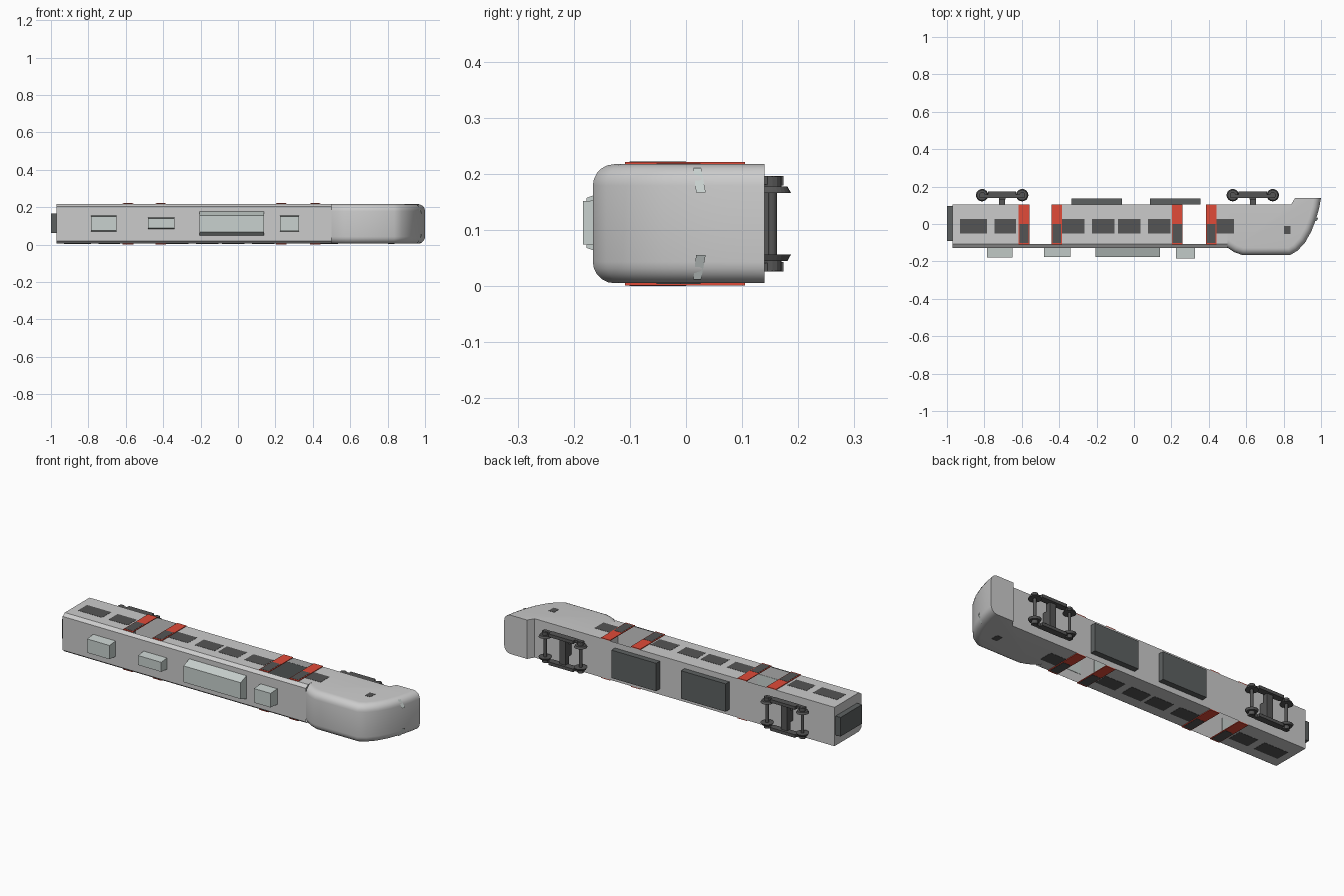
import bpy, bmesh, math

if "Cube" in bpy.data.objects:
    bpy.data.objects.remove(bpy.data.objects["Cube"])

MID = 0.111            # centre of the car's width (z)
HALF = 0.106           # half width of the shell


def material(name, rgb):
    m = bpy.data.materials.new(name)
    m.diffuse_color = (*rgb, 1)
    m.use_nodes = True
    m.node_tree.nodes["Principled BSDF"].inputs["Base Color"].default_value = m.diffuse_color
    return m


RED = material("door_red", (0.75, 0.07, 0.04))
DARK = material("dark_grey", (0.09, 0.09, 0.09))
UNDER = material("under_grey", (0.11, 0.12, 0.12))
PALE = material("pale_grey", (0.58, 0.64, 0.62))


def finish(name, bm, mat=None):
    bmesh.ops.recalc_face_normals(bm, faces=bm.faces)
    me = bpy.data.meshes.new(name)
    bm.to_mesh(me)
    bm.free()
    ob = bpy.data.objects.new(name, me)
    bpy.context.collection.objects.link(ob)
    if mat:
        me.materials.append(mat)
    return ob


def box(name, x, y, z, mat=None, slope=None):
    """Box from ranges; slope=(dx, dz) narrows the outer (-y) face."""
    bm = bmesh.new()
    bmesh.ops.create_cube(bm, size=1)
    for v in bm.verts:
        sx, sy, sz = [1 if c > 0 else -1 for c in v.co]
        dx, dz = slope if slope and sy < 0 else (0, 0)
        v.co = ((x[0] + x[1]) / 2 + sx * ((x[1] - x[0]) / 2 - dx),
                y[1] if sy > 0 else y[0],
                (z[0] + z[1]) / 2 + sz * ((z[1] - z[0]) / 2 - dz))
    return finish(name, bm, mat)


def side_range(s, a, b):
    """z range at distance a..b from the car's middle, on side s."""
    return tuple(sorted((MID + s * a, MID + s * b)))


def rod(name, x, y, z, r1, r2, mat, seg=20):
    bm = bmesh.new()
    bmesh.ops.create_cone(bm, cap_ends=True, segments=seg, radius1=r1,
                          radius2=r2, depth=abs(z[1] - z[0]))
    for v in bm.verts:
        if z[1] < z[0]:
            v.co.z = -v.co.z
        v.co.x += x
        v.co.y += y
        v.co.z += (z[0] + z[1]) / 2
    return finish(name, bm, mat)


# Hollow body shell, chamfered at the roof and open at the doorways
section = [(0.105, -HALF), (0.105, HALF), (-0.108, HALF),
           (-0.127, HALF - 0.014), (-0.127, -HALF + 0.014), (-0.108, -HALF)]
stations = [-0.97, -0.56, -0.44, 0.26, 0.385, 0.5]
bm = bmesh.new()
rings = [[bm.verts.new((x, y, MID + z)) for y, z in section] for x in stations]
for i in range(len(stations) - 1):
    for j in range(6):
        if i in (1, 3) and j in (1, 5):
            continue
        k = (j + 1) % 6
        bm.faces.new((rings[i][j], rings[i][k], rings[i + 1][k], rings[i + 1][j]))
bm.faces.new(rings[0])
finish("body_shell", bm)

# Cab nose: side profile extruded across the width, rounded along roof and front
profile = [(0.5, -0.127), (0.535, -0.15), (0.58, -0.166), (0.835, -0.166),
           (0.875, -0.142), (0.915, -0.098), (0.948, -0.04), (0.973, 0.025),
           (0.99, 0.085), (1.0, 0.14), (0.862, 0.14), (0.84, 0.105), (0.5, 0.105)]
bm = bmesh.new()
low = [bm.verts.new((x, y, MID - HALF)) for x, y in profile]
high = [bm.verts.new((x, y, MID + HALF)) for x, y in profile]
bm.faces.new(low)
bm.faces.new(high)
n = len(profile)
for i in range(n):
    k = (i + 1) % n
    bm.faces.new((low[i], low[k], high[k], high[i]))
bmesh.ops.recalc_face_normals(bm, faces=bm.faces)
round_edges = [bm.edges.get((ring[i], ring[i + 1]))
               for ring in (low, high) for i in range(9)]
bmesh.ops.bevel(bm, geom=round_edges, offset=0.038, offset_type='OFFSET',
                segments=5, profile=0.5, affect='EDGES', clamp_overlap=False)
nose = finish("cab_nose", bm)
bpy.context.view_layer.objects.active = nose
nose.select_set(True)
bpy.ops.object.shade_smooth_by_angle(angle=math.radians(35))

windows = [(-0.93, -0.785), (-0.745, -0.63), (-0.385, -0.265), (-0.225, -0.105),
           (-0.085, 0.035), (0.075, 0.195), (0.435, 0.535)]
leaves = [(-0.617, -0.56), (-0.44, -0.385), (0.203, 0.26), (0.385, 0.44)]
for s in (1, -1):
    # Side windows and small cab window
    for w in windows:
        box("side_window", w, (-0.052, 0.026), side_range(s, HALF - 0.001, HALF + 0.001), DARK)
    box("cab_window", (0.803, 0.837), (-0.053, -0.01),
        side_range(s, HALF - 0.001, HALF + 0.001), DARK)
    # Opened sliding door leaves with their glass
    for a, b in leaves:
        box("door_leaf", (a, b), (-0.109, 0.105), side_range(s, HALF, HALF + 0.004), RED)
        box("door_glass", (a + 0.004, b - 0.004), (-0.101, 0.0),
            side_range(s, HALF + 0.002, HALF + 0.005), DARK)
    # Slanted headlight strip following the nose front
    bm = bmesh.new()
    quad = [(0.971, 0.013, 0.099), (0.977, 0.027, 0.099),
            (0.985, 0.035, 0.056), (0.978, 0.018, 0.056)]
    # the outer end wraps back around the rounded corner
    vs = [bm.verts.new((x - (0.014 if z > 0.08 else 0.0), y, MID + s * z))
          for x, y, z in quad]
    bm.faces.new(vs)
    finish("headlight", bm, PALE)

# Roof equipment
for x, y, z, slope in [((-0.785, -0.65), -0.18, (0.07, 0.155), (0, 0.005)),
                       ((-0.48, -0.34), -0.177, (0.083, 0.145), (0, 0.005)),
                       ((-0.205, 0.14), -0.177, (0.048, 0.177), (0.0, 0.02)),
                       ((0.225, 0.326), -0.184, (0.07, 0.155), (0, 0.004))]:
    box("roof_unit", x, (y, -0.125), z, PALE, slope)

# Underfloor boxes and gangway at the rear end
for x in ((-0.335, -0.065), (0.085, 0.355)):
    box("underfloor_box", x, (0.104, 0.136), (0.035, 0.187), UNDER)
box("gangway", (-1.0, -0.969), (-0.09, 0.095), (0.062, 0.166), UNDER)

# Bogies
AX = 0.154
for cx in (-0.705, 0.635):
    box("bogie_crossbeam", (cx - 0.018, cx + 0.018), (0.13, 0.16), (0.035, 0.187), DARK)
    box("bogie_pivot", (cx - 0.016, cx + 0.016), (0.104, 0.135), (0.08, 0.142), DARK)
    for s in (1, -1):
        box("bogie_side_frame", (cx - 0.075, cx + 0.075), (0.138, 0.174),
            side_range(s, 0.068, 0.085), DARK)
        box("bogie_top_bar", (cx - 0.12, cx + 0.12), (0.14, 0.158),
            side_range(s, 0.07, 0.085), DARK)
    for dx in (-0.107, 0.107):
        rod("axle", cx + dx, AX, (0.04, 0.182), 0.008, 0.008, DARK, 12)
        for s in (1, -1):
            rod("wheel", cx + dx, AX, (MID + s * 0.055, MID + s * 0.066),
                0.033, 0.027, DARK, 24)
            rod("axle_box", cx + dx, AX, (MID + s * 0.066, MID + s * 0.084),
                0.016, 0.016, DARK, 12)
